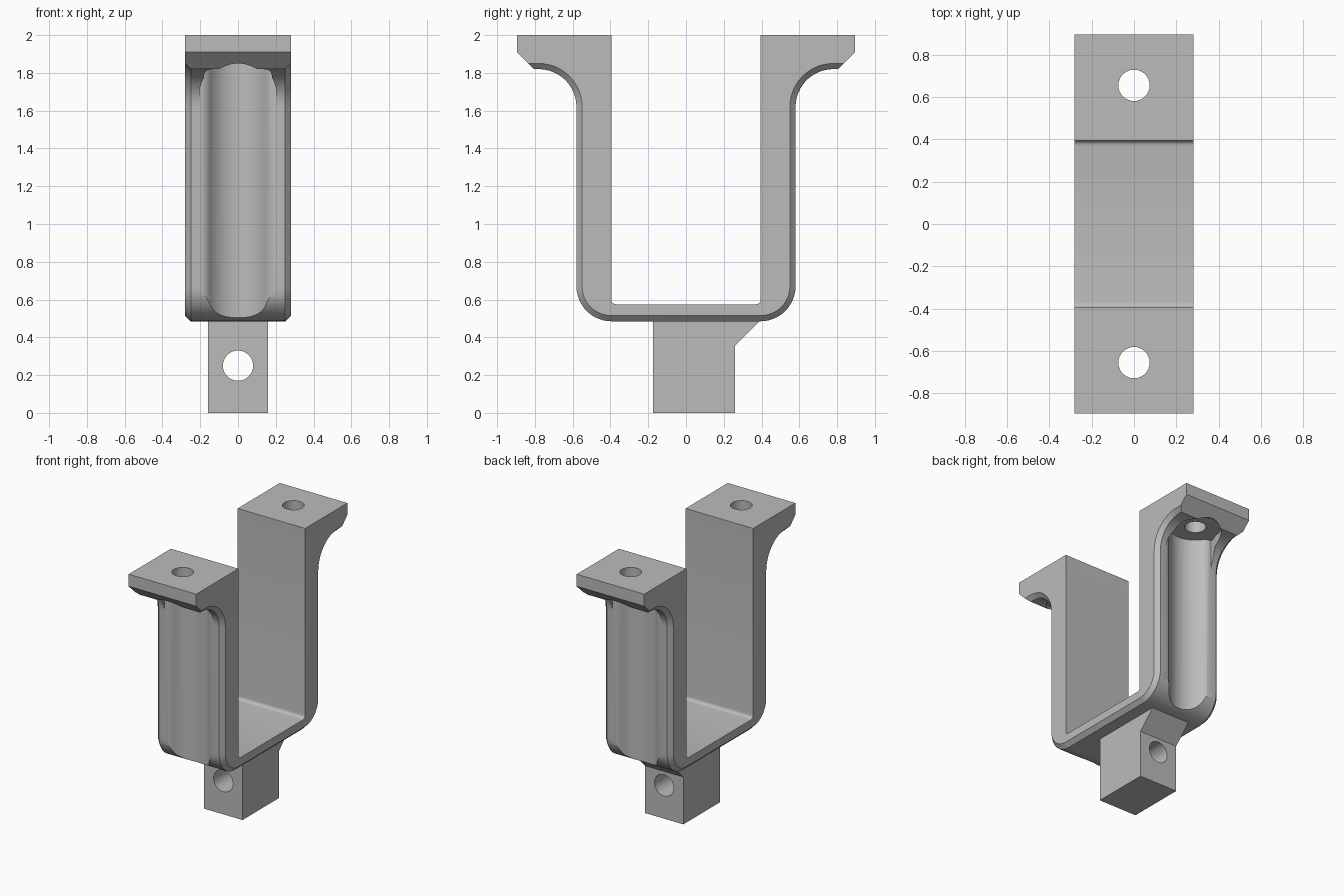
import bpy, bmesh
from math import sin, cos, pi, radians, sqrt, atan2
from mathutils import Vector

cube = bpy.data.objects.get("Cube")
if cube:
    bpy.data.objects.remove(cube, do_unlink=True)

grey = bpy.data.materials.new("plain grey")
grey.use_nodes = True
GREY = (0.5, 0.5, 0.5, 1)
grey.diffuse_color = GREY
grey.node_tree.nodes["Principled BSDF"].inputs["Base Color"].default_value = GREY


def arc(cx, cy, r, a, b, n):
    """Points on an arc from angle a to angle b in radians."""
    return [(cx + r * cos(a + (b - a) * i / n), cy + r * sin(a + (b - a) * i / n))
            for i in range(n + 1)]


def loft(name, rings):
    """Closed solid through rings with equal numbers of 3D points."""
    bm = bmesh.new()
    loops = [[bm.verts.new(p) for p in ring] for ring in rings]
    n = len(loops[0])
    for low, high in zip(loops, loops[1:]):
        for i in range(n):
            j = (i + 1) % n
            bm.faces.new((low[i], low[j], high[j], high[i]))
    bm.faces.new(loops[0][::-1])
    bm.faces.new(loops[-1])
    bmesh.ops.recalc_face_normals(bm, faces=bm.faces)
    mesh = bpy.data.meshes.new(name)
    bm.to_mesh(mesh)
    bm.free()
    mesh.materials.append(grey)
    obj = bpy.data.objects.new(name, mesh)
    bpy.context.collection.objects.link(obj)
    return obj


def activate(obj):
    bpy.ops.object.select_all(action='DESELECT')
    obj.select_set(True)
    bpy.context.view_layer.objects.active = obj


def cut(obj, cutter):
    """Subtract the cutter and discard it."""
    mod = obj.modifiers.new("cut", 'BOOLEAN')
    mod.operation = 'DIFFERENCE'
    mod.solver = 'EXACT'
    mod.object = cutter
    cutter.hide_render = True
    activate(obj)
    bpy.ops.object.modifier_apply(modifier=mod.name)
    bpy.data.objects.remove(cutter, do_unlink=True)


# Bracket: U-shaped side profile with flanges and chamfered outer edges
LEG_IN, LEG_OUT = 0.395, 0.58
HOLE_Y = 0.655


def bracket_ring(x, d):
    half = arc(LEG_IN, 0.67, 0.185 - d, -pi / 2, 0, 12)
    half += arc(0.78, 1.62, 0.2 + d, pi, pi / 2, 12)
    half += [(0.805 + d, 1.82 + d), (0.895, 1.91), (0.895, 2), (LEG_IN, 2)]
    half += arc(LEG_IN - 0.025, 0.6, 0.025, 0, -pi / 2, 5)
    full = half + [(-y, z) for y, z in reversed(half)]
    return [(x, y, z) for y, z in full]


bracket = loft("bracket", [bracket_ring(-0.28, 0.03), bracket_ring(-0.25, 0),
                           bracket_ring(0.25, 0), bracket_ring(0.28, 0.03)])

# Screw channel section: round trough blended into the leg face
R, BLEND = 0.18, 0.07
cy = LEG_OUT + 0.0005 - BLEND
cx = sqrt((R + BLEND) ** 2 - (HOLE_Y - cy) ** 2)
tangent = atan2(HOLE_Y - cy, -cx)
trough = arc(0, HOLE_Y, R, -pi / 2, tangent - pi, 0 + 10) if tangent - pi > -pi / 2 \
    else [(0, HOLE_Y - R)]
side = trough[1:] + arc(cx, cy, BLEND, tangent, pi / 2, 8)[1:]
side += [(cx, LEG_OUT + 0.02)] + arc(0, HOLE_Y, R, 0, pi / 2, 12)[:-1]
section = [trough[0]] + side + [(0, HOLE_Y + R)] + [(-x, y) for x, y in reversed(side)]

for s in (1, -1):
    cut(bracket, loft("channel_cutter", [[(x, s * y, z) for x, y in section]
                                         for z in (0.3, 1.86)]))
    circle = arc(0, s * HOLE_Y, 0.074, 0, 2 * pi, 32)[:-1]
    cut(bracket, loft("hole_cutter", [[(x, y, z) for x, y in circle]
                                      for z in (1.7, 2.1)]))

# Lower lug with a sloped gusset and a cross hole
lug_profile = [(-0.175, 0), (0.26, 0), (0.26, 0.355), (0.39, 0.485),
               (0.39, 0.5), (-0.175, 0.5)]
lug = loft("lower_lug", [[(x, y, z) for y, z in lug_profile] for x in (-0.16, 0.16)])
circle = arc(0, 0.25, 0.08, 0, 2 * pi, 32)[:-1]
cut(lug, loft("lug_hole_cutter", [[(x, y, z) for x, z in circle] for y in (-0.5, 0.6)]))

for obj in (bracket, lug):
    activate(obj)
    bpy.ops.object.shade_smooth_by_angle(angle=radians(30))
